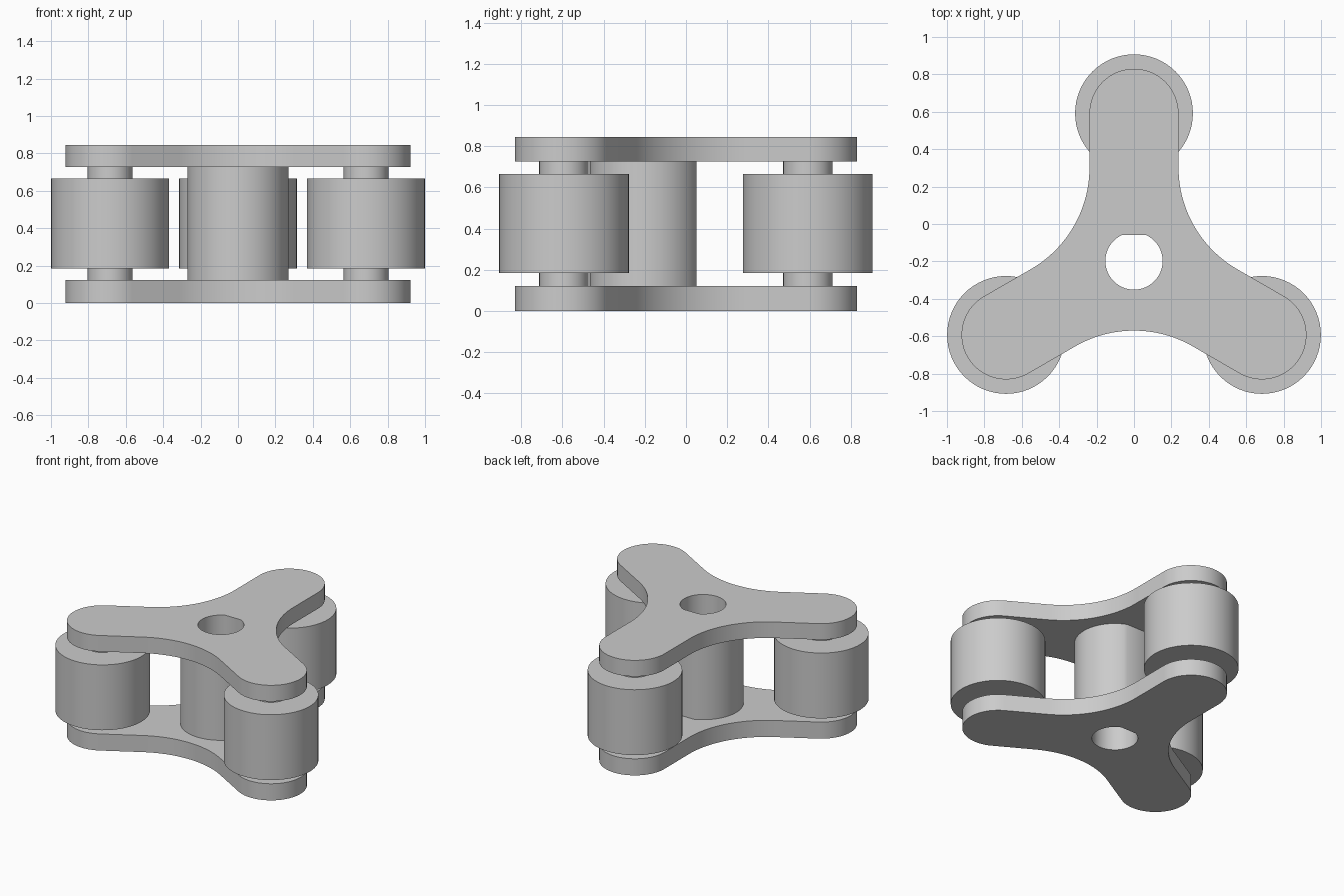
import bpy, bmesh, math
from mathutils import Vector

if "Cube" in bpy.data.objects:
    bpy.data.objects.remove(bpy.data.objects["Cube"])

CENTRE = Vector((0, -0.198))   # hub axis
REACH = 0.79                   # hub axis to roller axis
ARM = 0.238                    # arm half width and tip radius
FILLET = 0.628                 # hollow curve between two arms
PLATE_Z = [(0.0, 0.122), (0.727, 0.845)]

grey = bpy.data.materials.new("plain grey")
grey.diffuse_color = (0.6, 0.6, 0.6, 1)
grey.use_nodes = True
grey.node_tree.nodes["Principled BSDF"].inputs["Base Color"].default_value = grey.diffuse_color


def arc(cx, cy, r, a0, a1, n):
    """Points along an arc, angles in degrees."""
    return [Vector((cx + r * math.cos(math.radians(a0 + (a1 - a0) * i / n)),
                    cy + r * math.sin(math.radians(a0 + (a1 - a0) * i / n))))
            for i in range(n + 1)]


def turn(p, deg):
    a = math.radians(deg)
    return Vector((p.x * math.cos(a) - p.y * math.sin(a),
                   p.x * math.sin(a) + p.y * math.cos(a)))


def d_shape(r, flat):
    """Circle cut by a flat on its +y side."""
    a = math.degrees(math.asin(flat / r))
    return arc(0, 0, r, 180 - a, 360 + a, 64)


def finish(name, bm):
    bmesh.ops.recalc_face_normals(bm, faces=bm.faces)
    mesh = bpy.data.meshes.new(name)
    bm.to_mesh(mesh)
    bm.free()
    mesh.materials.append(grey)
    ob = bpy.data.objects.new(name, mesh)
    bpy.context.collection.objects.link(ob)
    bpy.ops.object.select_all(action='DESELECT')
    ob.select_set(True)
    bpy.context.view_layer.objects.active = ob
    bpy.ops.object.shade_smooth_by_angle(angle=math.radians(30))
    return ob


def slab(name, loops, z0, z1):
    """Extrude an outline, with holes, around the hub axis."""
    bm = bmesh.new()
    for loop in loops:
        vs = [bm.verts.new((p.x + CENTRE.x, p.y + CENTRE.y, z0)) for p in loop]
        for a, b in zip(vs, vs[1:] + vs[:1]):
            bm.edges.new((a, b))
    bmesh.ops.triangle_fill(bm, use_beauty=True, edges=bm.edges[:])
    top = bmesh.ops.extrude_face_region(bm, geom=bm.faces[:], use_keep_orig=True)
    bmesh.ops.translate(bm, vec=(0, 0, z1 - z0),
                        verts=[g for g in top["geom"] if isinstance(g, bmesh.types.BMVert)])
    return finish(name, bm)


def lathe(name, profile, x, y, steps=64):
    """Revolve a (radius, z) profile about a vertical axis."""
    bm = bmesh.new()
    rings = [[bm.verts.new((x + r * math.cos(math.tau * i / steps),
                            y + r * math.sin(math.tau * i / steps), z))
              for i in range(steps)] for r, z in profile]
    for low, high in zip(rings, rings[1:]):
        for i in range(steps):
            j = (i + 1) % steps
            bm.faces.new((low[i], low[j], high[j], high[i]))
    bm.faces.new(rings[0])
    bm.faces.new(rings[-1])
    return finish(name, bm)


# Three-armed plate outline: rounded tip plus hollow curve, repeated three times
inner = (ARM + FILLET) / math.tan(math.radians(60))
segment = arc(0, REACH, ARM, 0, 180, 32) + arc(-ARM - FILLET, inner, FILLET, 0, -60, 28)
outline = [turn(p, 120 * k) for k in range(3) for p in segment]
bore = d_shape(0.153, 0.14)

for name, (z0, z1) in zip(("bottom_plate", "top_plate"), PLATE_Z):
    slab(name, [outline, bore], z0, z1)

# Central hub tube, flattened on its back and bored through
slab("hub", [d_shape(0.27, 0.25), bore], PLATE_Z[0][1], PLATE_Z[1][0])

# Rollers with their narrow axle ends
roller = [(0.12, 0.122), (0.12, 0.185), (0.315, 0.185),
          (0.315, 0.665), (0.12, 0.665), (0.12, 0.727)]
for k, side in enumerate(("back", "left", "right")):
    p = turn(Vector((0, REACH)), 120 * k) + CENTRE
    lathe("roller_" + side, roller, p.x, p.y)
